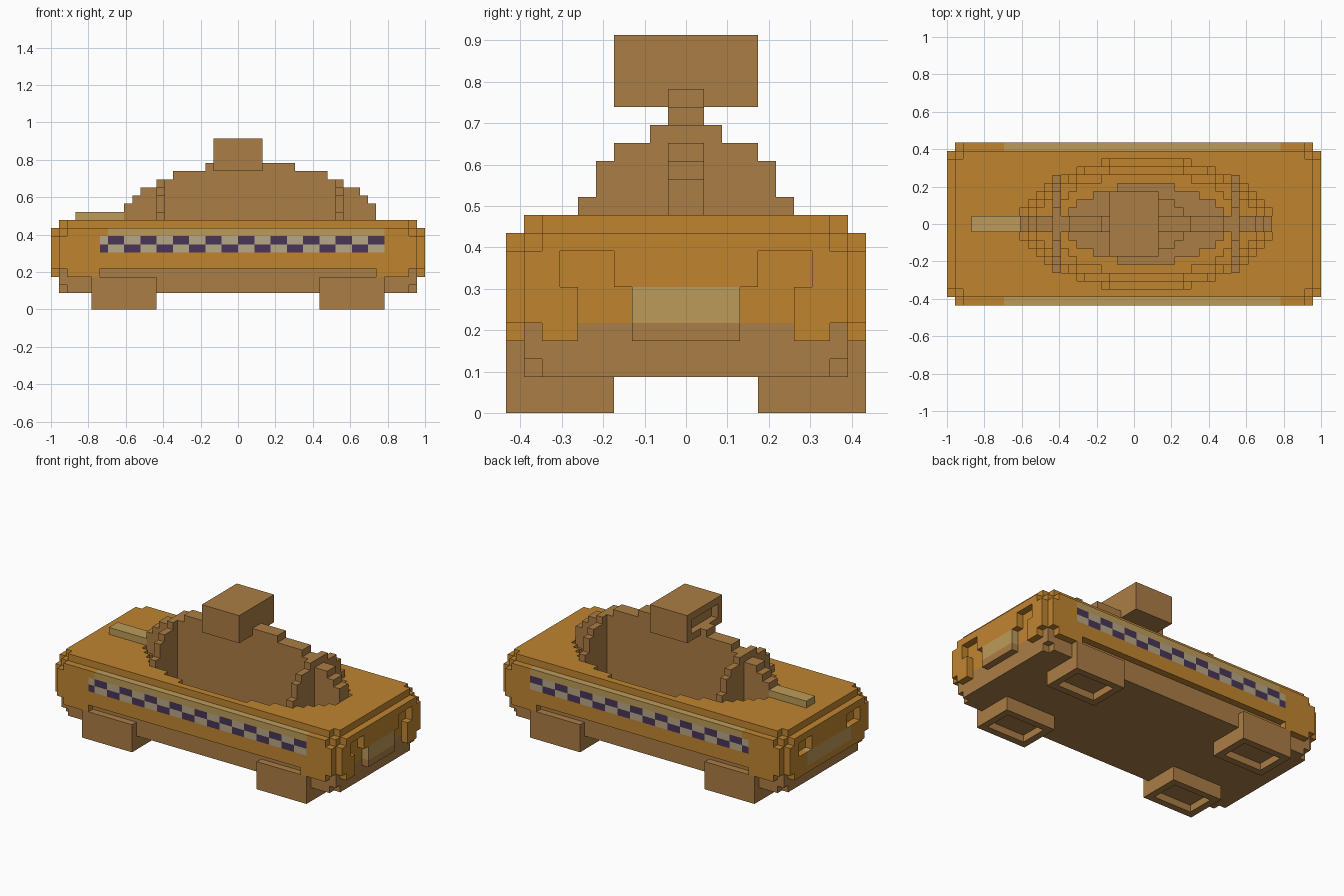
import bpy, bmesh, math
from mathutils import Vector

cube = bpy.data.objects.get("Cube")
if cube:
    bpy.data.objects.remove(cube, do_unlink=True)

U = 2 / 46  # edge of one building block


def material(name, rgb):
    m = bpy.data.materials.new(name)
    m.use_nodes = True
    m.diffuse_color = (*rgb, 1)
    m.node_tree.nodes["Principled BSDF"].inputs["Base Color"].default_value = (*rgb, 1)
    return m


ORANGE, BROWN, TAN, GREY, PURPLE = range(5)
MATERIALS = [
    material("orange_paint", (0.53, 0.235, 0.03)),
    material("brown_trim", (0.41, 0.205, 0.06)),
    material("tan_trim", (0.51, 0.33, 0.10)),
    material("warm_grey", (0.47, 0.39, 0.24)),
    material("dark_purple", (0.065, 0.036, 0.10)),
]


def block_range(x, y, z):
    return {(i, j, k) for i in range(*x) for j in range(*y) for k in range(*z)}


def half(n):
    """Distance of a block's centre from the middle plane, in blocks."""
    return abs(n + 0.5)


def build(name, cells, colour):
    """Skin a set of blocks with outer faces, coloured by a rule per block."""
    bm = bmesh.new()
    corners = {}

    def vert(p):
        key = tuple(round(c) for c in p)
        if key not in corners:
            corners[key] = bm.verts.new(Vector(key) * U)
        return corners[key]

    for cell in sorted(cells):
        centre = Vector(cell) + Vector((0.5, 0.5, 0.5))
        for axis in range(3):
            for sign in (-1, 1):
                step = [0, 0, 0]
                step[axis] = sign
                if tuple(c + s for c, s in zip(cell, step)) in cells:
                    continue
                n = Vector(step) / 2
                a, b = Vector((0, 0, 0)), Vector((0, 0, 0))
                a[(axis + 1) % 3] = 0.5
                b[(axis + 2) % 3] = 0.5 * sign
                mid = centre + n
                face = bm.faces.new([vert(mid + d) for d in (-a - b, a - b, a + b, b - a)])
                face.material_index = colour(*cell)
    # merge neighbouring flat faces of one colour
    bmesh.ops.dissolve_limit(bm, angle_limit=math.radians(1), verts=bm.verts[:],
                             edges=bm.edges[:], delimit={'MATERIAL'})
    mesh = bpy.data.meshes.new(name)
    bm.to_mesh(mesh)
    bm.free()
    for m in MATERIALS:
        mesh.materials.append(m)
    obj = bpy.data.objects.new(name, mesh)
    bpy.context.collection.objects.link(obj)
    return obj


def in_cockpit(i, j, k):
    """Egg-shaped hollow that the cabin frame stands in."""
    return ((i - 1) / 15.5) ** 2 + ((j + 0.5) / 8) ** 2 + ((k - 10.5) / 7) ** 2 < 1


# Body: stepped core, side panels and end panels with lamp recesses
def in_body(i, j, k):
    x, y = half(i), half(j)
    if in_cockpit(i, j, k):
        return False
    if x < 22 and y < 9:
        return not (k in (2, 10) and x > 21 and y > 8)
    middle = 5 <= k <= 8
    if not 4 <= k <= 9:
        return False
    if y > 9:
        return x < (22 if middle else 21) and not (k == 4 and x < 17)
    if x > 22:
        lamp = k in (7, 8) and 4 < y < 7
        bumper_gap = i > 0 and k < 7 and 3 < y < 6
        return y < (9 if middle else 8) and not lamp and not bumper_gap
    return False


def body_colour(i, j, k):
    x, y = half(i), half(j)
    if y > 9:
        if k == 9 and -16 <= i < 18:
            return TAN
        if k in (7, 8) and -17 <= i < 18:
            return PURPLE if ((i + 16) // 2 + k) % 2 == 0 else GREY
        return ORANGE
    if x > 22:
        if k in (5, 6) and y < (3 if i > 0 else 5):
            return TAN
        return BROWN if k == 4 and i > 0 and y < 3 else ORANGE
    return BROWN if k < 5 else ORANGE


body = {c for c in block_range((-23, 23), (-10, 10), (2, 11)) if in_body(*c)}
build("car_body", body, body_colour)

# Roof box with a hollow rear end
roof_box = block_range((-3, 3), (-4, 4), (17, 21)) - block_range((-3, -2), (-3, 3), (18, 20))
build("roof_box", roof_box, lambda i, j, k: BROWN)

# Cabin frame: lengthwise arch and two cross frames
frame = {c for c in block_range((-14, 17), (-8, 8), (4, 18))
         if in_cockpit(*c) and (c[1] in (-1, 0) or c[0] in (-10, 12))}
build("cabin_frame", frame - roof_box, lambda i, j, k: BROWN)

# Bar on the rear deck
build("rear_deck_bar", block_range((-20, -14), (-1, 1), (11, 12)), lambda i, j, k: TAN)

# Wheels, hollowed from below
for end, xs in (("front", (10, 18)), ("rear", (-18, -10))):
    for side, ys in (("left", (4, 10)), ("right", (-10, -4))):
        wheel = block_range(xs, ys, (0, 4))
        wheel -= block_range((xs[0] + 1, xs[1] - 1), (ys[0] + 1, ys[1] - 1), (0, 1))
        build(f"{end}_{side}_wheel", wheel - body, lambda i, j, k: BROWN)
